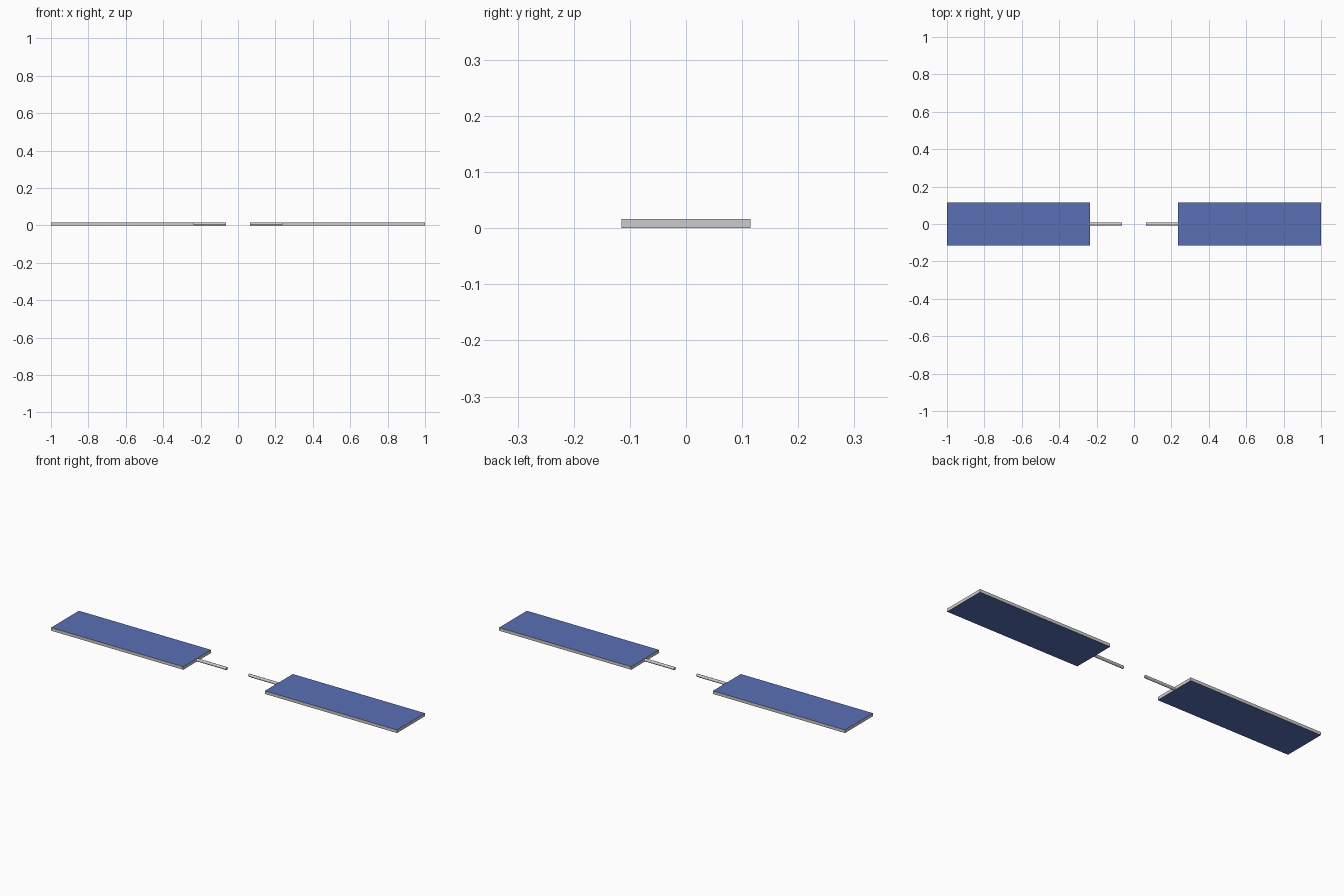
import bpy, bmesh, math
from mathutils import Matrix

if "Cube" in bpy.data.objects:
    bpy.data.objects.remove(bpy.data.objects["Cube"])

THICK, WIDTH = 0.016, 0.23
INNER, OUTER, ROD_END = 0.236, 1.0, 0.064

blue = bpy.data.materials.new("cell_blue")
blue.diffuse_color = (0.1, 0.16, 0.46, 1)
blue.use_nodes = True
blue.node_tree.nodes["Principled BSDF"].inputs["Base Color"].default_value = blue.diffuse_color
grey = bpy.data.materials.new("edge_grey")
grey.diffuse_color = (0.6, 0.6, 0.6, 1)
grey.use_nodes = True
grey.node_tree.nodes["Principled BSDF"].inputs["Base Color"].default_value = grey.diffuse_color


def add_object(name, bm, mats=()):
    mesh = bpy.data.meshes.new(name)
    bm.to_mesh(mesh)
    bm.free()
    for m in mats:
        mesh.materials.append(m)
    obj = bpy.data.objects.new(name, mesh)
    bpy.context.collection.objects.link(obj)
    return obj


for label, s in (("left", -1), ("right", 1)):
    # Panel: thin slab, blue on top and bottom, grey rim
    bm = bmesh.new()
    place = (Matrix.Translation((s * (INNER + OUTER) / 2, 0, THICK / 2))
             @ Matrix.Diagonal((OUTER - INNER, WIDTH, THICK, 1)))
    bmesh.ops.create_cube(bm, size=1, matrix=place)
    bm.normal_update()
    for f in bm.faces:
        f.material_index = 0 if abs(f.normal.z) > 0.5 else 1
    add_object(label + "_solar_panel", bm, (blue, grey))

    # Rod: slim round arm reaching inward from the panel
    bm = bmesh.new()
    place = (Matrix.Translation((s * (INNER + ROD_END) / 2, 0, THICK / 2))
             @ Matrix.Rotation(math.pi / 2, 4, 'Y'))
    bmesh.ops.create_cone(bm, cap_ends=True, segments=12, radius1=0.0075,
                          radius2=0.0075, depth=INNER - ROD_END, matrix=place)
    rod = add_object(label + "_rod", bm)
    for o in bpy.context.selected_objects:
        o.select_set(False)
    rod.select_set(True)
    bpy.context.view_layer.objects.active = rod
    bpy.ops.object.shade_smooth_by_angle(angle=math.radians(40))
